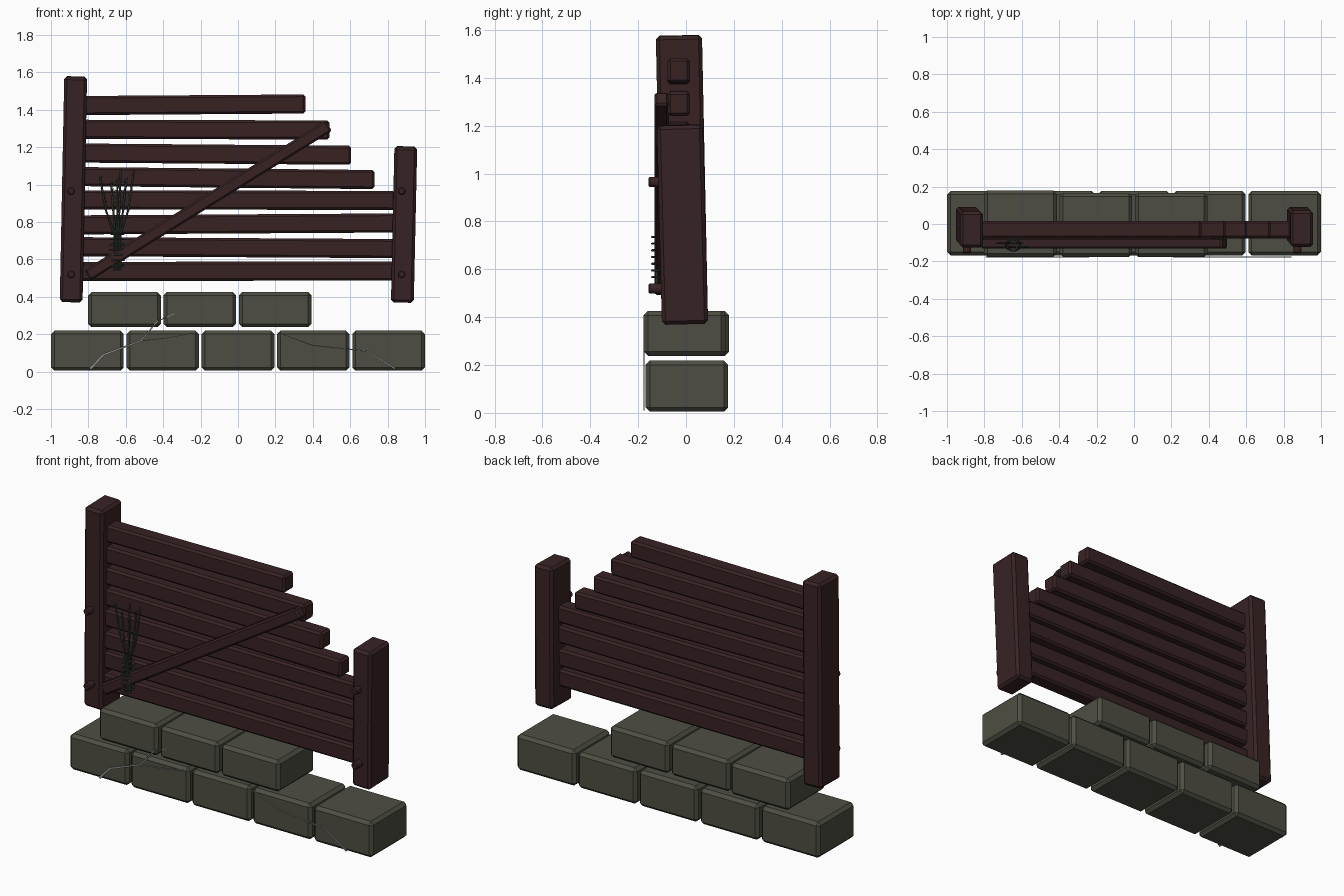
import bpy, bmesh, math
from mathutils import Vector, Matrix

if "Cube" in bpy.data.objects:
    bpy.data.objects.remove(bpy.data.objects["Cube"])


def material(name, rgb):
    m = bpy.data.materials.new(name)
    m.diffuse_color = (*rgb, 1)
    m.use_nodes = True
    m.node_tree.nodes["Principled BSDF"].inputs["Base Color"].default_value = m.diffuse_color
    return m


WOOD = material("dark wood", (0.040, 0.0165, 0.0175))
STONE = material("grey green stone", (0.076, 0.076, 0.057))
CRACK = material("pale crack", (0.27, 0.27, 0.27))
HERB = material("dull green", (0.040, 0.058, 0.040))


def finish(bm, name, mat):
    me = bpy.data.meshes.new(name)
    bm.to_mesh(me)
    bm.free()
    me.materials.append(mat)
    ob = bpy.data.objects.new(name, me)
    bpy.context.collection.objects.link(ob)
    return ob


def box(name, center, size, mat, bevel, rot=(0, 0, 0)):
    bm = bmesh.new()
    bmesh.ops.create_cube(bm, size=1)
    bmesh.ops.scale(bm, vec=size, verts=bm.verts)
    bmesh.ops.bevel(bm, geom=bm.edges[:], offset=bevel, segments=1, affect='EDGES')
    ob = finish(bm, name, mat)
    ob.location = center
    ob.rotation_euler = rot
    return ob


def add_stem(bm, a, b, r1, r2, sides=6):
    a, b = Vector(a), Vector(b)
    d = b - a
    m = Matrix.Translation((a + b) / 2) @ d.to_track_quat('Z', 'Y').to_matrix().to_4x4()
    bmesh.ops.create_cone(bm, cap_ends=True, segments=sides, radius1=r1,
                          radius2=r2, depth=d.length, matrix=m)


# stone base: two staggered courses
for i in range(5):
    box("lower_stone", (-0.805 + 0.4025 * i, 0.004, 0.112), (0.388, 0.345, 0.214), STONE, 0.018)
for i, (cy, d) in enumerate([(0.002, 0.355), (-0.005, 0.342), (-0.006, 0.342)]):
    box("upper_stone", (-0.607 + 0.403 * i, cy, 0.332), (0.388, d, 0.188), STONE, 0.018)

# leaning posts
box("tall_post", (-0.88, -0.017, 0.975), (0.122, 0.193, 1.205), WOOD, 0.015, (0.021, 0.020, 0))
box("short_post", (0.888, -0.015, 0.787), (0.122, 0.193, 0.832), WOOD, 0.015, (0.026, 0.022, 0))

# horizontal planks: height, right end, slope
planks = [(0.537, 0.84, 0.001), (0.663, 0.84, -0.006), (0.79, 0.84, 0.006),
          (0.917, 0.84, -0.002), (1.035, 0.73, -0.010), (1.163, 0.605, -0.008),
          (1.294, 0.49, -0.003), (1.427, 0.36, 0.007)]
for z, x1, slope in planks:
    x0 = -0.84
    box("plank", ((x0 + x1) / 2, -0.03, z), (x1 - x0, 0.093, 0.102), WOOD, 0.012,
        (0, -slope, 0))

# diagonal brace on the front
p, q = Vector((-0.805, 0, 0.515)), Vector((0.485, 0, 1.315))
box("brace", ((p.x + q.x) / 2, -0.102, (p.z + q.z) / 2), ((q - p).length, 0.06, 0.066),
    WOOD, 0.010, (0, -math.atan2(q.z - p.z, q.x - p.x), 0))

# bolts through the posts
for x in (-0.892, 0.875):
    for z in (0.52, 0.965):
        bm = bmesh.new()
        y = -0.157
        add_stem(bm, (x, -0.08, z), (x, y + 0.006, z), 0.021, 0.021, 12)
        add_stem(bm, (x, y + 0.006, z), (x, y, z), 0.021, 0.015, 12)
        finish(bm, "bolt", WOOD)


# cracks: thin tapering strips on the stone faces
def crack(points, w0, w1):
    bm = bmesh.new()
    n = len(points) - 1
    pairs = []
    for i, (x, z) in enumerate(points):
        a, b = Vector(points[max(i - 1, 0)]), Vector(points[min(i + 1, n)])
        t = (b - a).normalized()
        w = (w0 + (w1 - w0) * i / n) / 2
        y = -0.1785
        pairs.append((bm.verts.new((x - t.y * w, y, z + t.x * w)),
                      bm.verts.new((x + t.y * w, y, z - t.x * w))))
    for (a, b), (c, d) in zip(pairs, pairs[1:]):
        bm.faces.new((a, b, d, c))
    r = bmesh.ops.extrude_face_region(bm, geom=bm.faces[:])
    bmesh.ops.translate(bm, vec=(0, 0.006, 0),
                        verts=[v for v in r["geom"] if isinstance(v, bmesh.types.BMVert)])
    bmesh.ops.recalc_face_normals(bm, faces=bm.faces)
    finish(bm, "crack", CRACK)


crack([(-0.79, 0.015), (-0.72, 0.09), (-0.52, 0.165), (-0.43, 0.27), (-0.34, 0.31)], 0.014, 0.003)
crack([(-0.52, 0.165), (-0.38, 0.18), (-0.24, 0.205)], 0.005, 0.002)
crack([(0.84, 0.015), (0.69, 0.11), (0.40, 0.14), (0.21, 0.21)], 0.009, 0.003)

# dried herb bundle hung on the planks
bm = bmesh.new()
cx, cy = -0.645, -0.113
tips = [(-0.738, 1.04), (-0.678, 1.01), (-0.645, 1.03), (-0.628, 1.075), (-0.598, 1.03), (-0.556, 1.075)]
for i, (tx, tz) in enumerate(tips):
    off = (i - 2.5) * 0.007
    dy = 0.010 * (-1) ** i
    path = [Vector((cx + off, cy + dy, 0.54)), Vector((cx + off, cy + dy, 0.74)),
            Vector((cx + (tx - cx) * 0.65, cy + dy, 0.86)), Vector((tx, cy + dy, tz))]
    for a, b in zip(path, path[1:]):
        add_stem(bm, a, b, 0.006, 0.005)
    # small leaves up the spread part of each stem
    for k in range(8):
        c = path[2].lerp(path[3], (k + 0.5) / 8)
        s = 1 if k % 2 else -1
        add_stem(bm, c, c + Vector((s * 0.010, -0.003, 0.018)), 0.005, 0.001, 4)
finish(bm, "herb_stems", HERB)

# rings of cord around the bundle
bm = bmesh.new()
for k in range(7):
    z, n = 0.567 + 0.028 * k, 10
    rx = 0.042 - 0.003 * abs(k - 3)
    ring = [(cx + rx * math.cos(2 * math.pi * j / n), cy + 0.03 * math.sin(2 * math.pi * j / n), z)
            for j in range(n)]
    for j in range(n):
        add_stem(bm, ring[j], ring[(j + 1) % n], 0.005, 0.005, 5)
finish(bm, "cord_wrap", HERB)
